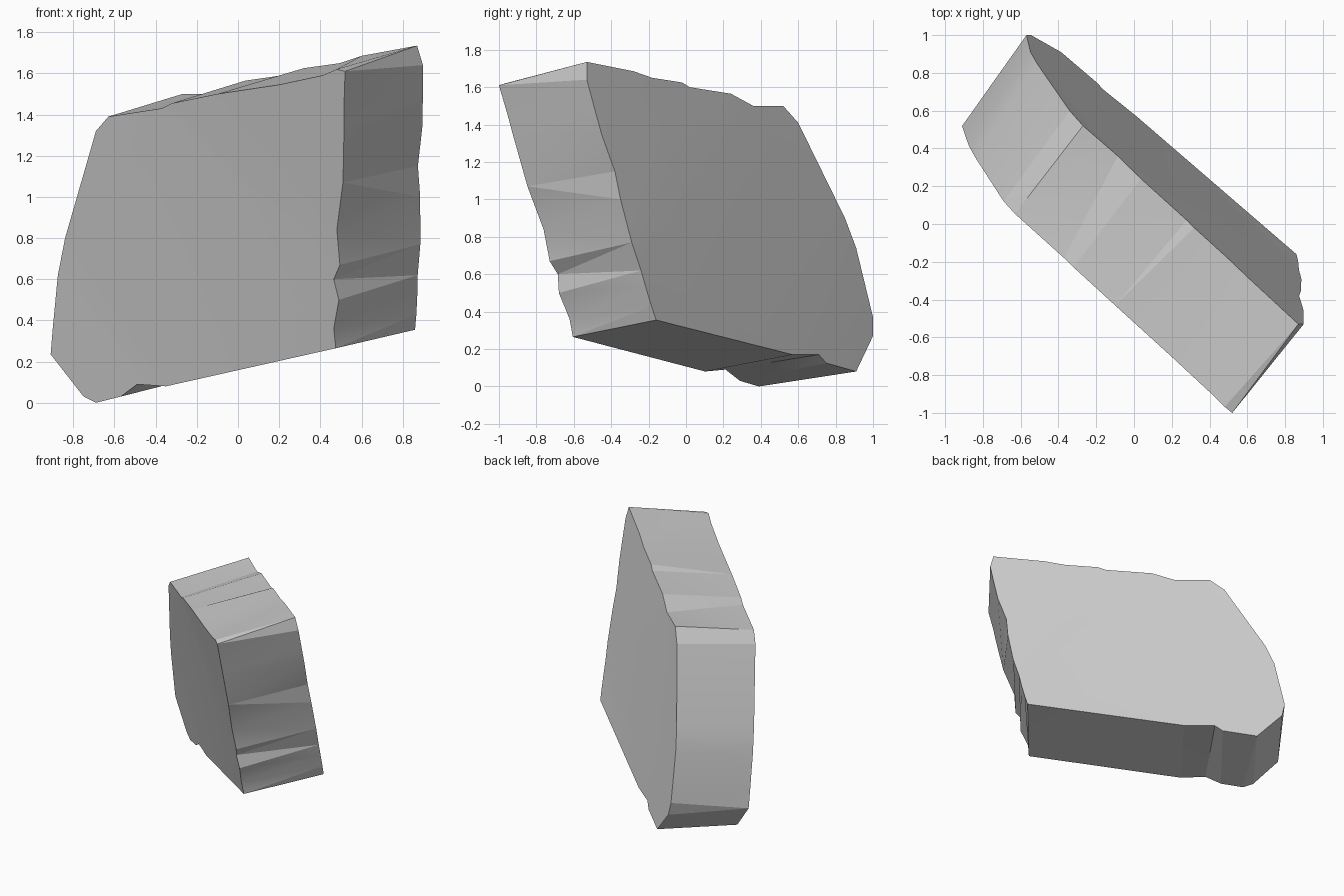
import bpy, bmesh

if "Cube" in bpy.data.objects:
    bpy.data.objects.remove(bpy.data.objects["Cube"])

# Front rim as (x, z), clockwise seen from the front, starting at the top right corner.
# Repeated points make the side wall fan out where the two rims differ.
front_rim = [
    (.52, 1.61), (.52, 1.61), (.515, 1.45), (.515, 1.34), (.51, 1.07), (.48, .84),
    (.495, .67), (.465, .60), (.49, .50), (.465, .36), (.475, .265),
    (-.35, .08), (-.49, .09), (-.57, .03), (-.69, 0), (-.75, .03),
    (-.91, .235), (-.90, .36), (-.875, .62), (-.84, .80), (-.69, 1.32), (-.63, 1.39),
    (-.37, 1.43), (-.32, 1.455), (-.10, 1.50), (.20, 1.545), (.41, 1.59), (.48, 1.62)]

# Back rim as (y, z), point for point opposite the front rim
back_rim = [
    (-.53, 1.735), (-.53, 1.64), (-.49, 1.49), (-.45, 1.345), (-.38, 1.15), (-.35, 1.0),
    (-.29, .77), (-.24, .62), (-.215, .53), (-.185, .43), (-.16, .355),
    (.57, .17), (.71, .17), (.75, .125), (.91, .08), (.91, .08),
    (1.0, .27), (1.0, .37), (.91, .74), (.85, .90), (.60, 1.41), (.52, 1.50),
    (.36, 1.50), (.24, 1.565), (.02, 1.60), (-.02, 1.625), (-.18, 1.65), (-.28, 1.685)]


def front_point(x, z):
    """Place a rim point on the slightly twisted front surface."""
    return (x, -.158 - .794 * x - .240 * z - .0514 * x * z, z)


def back_point(y, z):
    """Place a rim point on the slightly twisted back surface."""
    return ((y - .6185 + .2218 * z) / (-.7972 - .0465 * z), y, z)


# Rock slab: two faces joined by a chipped side wall
bm = bmesh.new()
front = [bm.verts.new(front_point(*p)) for p in front_rim]
back = [bm.verts.new(back_point(*p)) for p in back_rim]
n = len(front)
bm.faces.new(front)
bm.faces.new(back[::-1])
for i in range(n):
    j = (i + 1) % n
    bm.faces.new((front[j], front[i], back[i], back[j]))
bmesh.ops.remove_doubles(bm, verts=bm.verts[:], dist=.001)
bmesh.ops.triangulate(bm, faces=bm.faces[:], ngon_method='BEAUTY')
bmesh.ops.recalc_face_normals(bm, faces=bm.faces[:])

mesh = bpy.data.meshes.new("rock_slab")
bm.to_mesh(mesh)
bm.free()
slab = bpy.data.objects.new("rock_slab", mesh)
bpy.context.collection.objects.link(slab)

# Soft facets, sharp rims
bpy.context.view_layer.objects.active = slab
slab.select_set(True)
bpy.ops.object.shade_smooth_by_angle(angle=.2)
